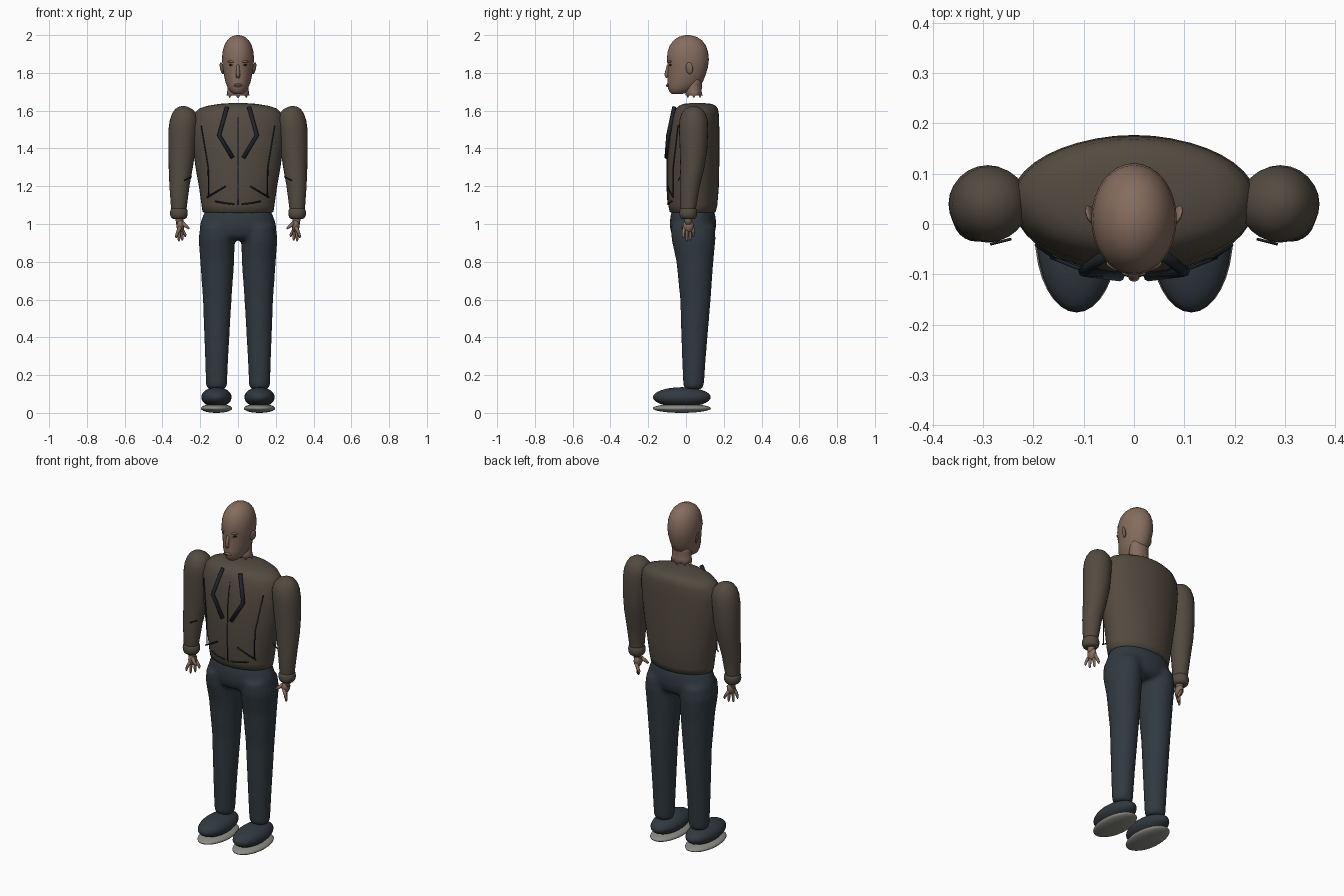
import bpy, bmesh, math
from mathutils import Vector, Matrix


def material(name, rgb):
    m = bpy.data.materials.new(name)
    m.diffuse_color = (*rgb, 1)
    return m


SKIN = material("skin", (0.235, 0.150, 0.112))
JACKET = material("jacket brown", (0.088, 0.070, 0.052))
DENIM = material("trouser blue", (0.030, 0.042, 0.053))
TRIM = material("dark trim", (0.013, 0.018, 0.023))
SOLE = material("sole grey", (0.26, 0.26, 0.235))
EYE = material("eye dark", (0.02, 0.012, 0.01))


def finish(name, bm, mat):
    bmesh.ops.recalc_face_normals(bm, faces=bm.faces)
    me = bpy.data.meshes.new(name)
    bm.to_mesh(me)
    bm.free()
    me.materials.append(mat)
    for p in me.polygons:
        p.use_smooth = True
    ob = bpy.data.objects.new(name, me)
    bpy.context.collection.objects.link(ob)
    return ob


def loft(bm, sections, n=32):
    """Stack ellipses (z, cx, cy, rx, ry) and cap both ends."""
    rings = []
    for z, cx, cy, rx, ry in sections:
        rings.append([bm.verts.new((cx + rx * math.cos(a), cy + ry * math.sin(a), z))
                      for a in (2 * math.pi * i / n for i in range(n))])
    for lo, hi in zip(rings, rings[1:]):
        for i in range(n):
            j = (i + 1) % n
            bm.faces.new((lo[i], lo[j], hi[j], hi[i]))
    bm.faces.new(rings[0])
    bm.faces.new(rings[-1])
    return rings


def lofted(name, sections, mat, n=32):
    bm = bmesh.new()
    loft(bm, sections, n)
    return finish(name, bm, mat)


def ball(name, loc, radii, mat, rot=None, n=24):
    bm = bmesh.new()
    m = Matrix.Translation(loc) @ (rot or Matrix()) @ Matrix.Diagonal((*radii, 1))
    bmesh.ops.create_uvsphere(bm, u_segments=n, v_segments=n // 2, radius=1, matrix=m)
    return finish(name, bm, mat)


def tubes(name, paths, mat, sides=8):
    """Sweep circles along paths of (x, y, z, radius)."""
    bm = bmesh.new()
    for path in paths:
        pts = [Vector(p[:3]) for p in path]
        rings = []
        for k, p in enumerate(pts):
            d = (pts[min(k + 1, len(pts) - 1)] - pts[max(k - 1, 0)]).normalized()
            u = d.cross(Vector((0, 1, 0.01))).normalized()
            v = d.cross(u)
            rings.append([bm.verts.new(p + path[k][3] * (u * math.cos(a) + v * math.sin(a)))
                          for a in (2 * math.pi * i / sides for i in range(sides))])
        for lo, hi in zip(rings, rings[1:]):
            for i in range(sides):
                j = (i + 1) % sides
                bm.faces.new((lo[i], lo[j], hi[j], hi[i]))
        bm.faces.new(rings[0])
        bm.faces.new(rings[-1])
    return finish(name, bm, mat)


def line(s, r, *pts):
    return [(s * x, y, z, r) for x, y, z in pts]


# Jacket body
lofted("jacket_body", [
    (1.055, 0, 0.035, 0.165, 0.105), (1.065, 0, 0.035, 0.188, 0.122),
    (1.10, 0, 0.036, 0.193, 0.130), (1.20, 0, 0.037, 0.207, 0.137),
    (1.30, 0, 0.038, 0.225, 0.138), (1.42, 0, 0.040, 0.240, 0.137),
    (1.52, 0, 0.046, 0.245, 0.130), (1.58, 0, 0.052, 0.235, 0.122),
    (1.61, 0, 0.057, 0.208, 0.112), (1.625, 0, 0.060, 0.165, 0.098),
    (1.636, 0, 0.060, 0.10, 0.075), (1.64, 0, 0.060, 0.04, 0.035)], JACKET, 40)

# Trousers: pelvis and legs fused into one skin
bm = bmesh.new()
loft(bm, [(0.915, 0, 0.037, 0.13, 0.085), (0.94, 0, 0.037, 0.19, 0.112),
          (0.98, 0, 0.037, 0.205, 0.122), (1.02, 0, 0.037, 0.195, 0.122),
          (1.07, 0, 0.037, 0.175, 0.115)])
for s in (-1, 1):
    loft(bm, [(0.125, s * 0.114, 0.04, 0.045, 0.044), (0.145, s * 0.114, 0.04, 0.056, 0.055),
              (0.30, s * 0.113, 0.042, 0.062, 0.064), (0.60, s * 0.110, 0.050, 0.076, 0.081),
              (0.80, s * 0.110, 0.047, 0.090, 0.098), (0.92, s * 0.113, 0.040, 0.096, 0.117),
              (0.99, s * 0.110, 0.037, 0.090, 0.117)], 24)
trousers = finish("trousers", bm, DENIM)
rm = trousers.modifiers.new("fuse", 'REMESH')
rm.mode = 'VOXEL'
rm.voxel_size = 0.012
rm.use_smooth_shade = True
sm = trousers.modifiers.new("soften", 'SMOOTH')
sm.iterations = 6

# Head, from jaw to crown: (z, front, back, half width)
head = [(1.688, -0.075, -0.02, 0.022), (1.70, -0.088, 0.02, 0.040),
        (1.72, -0.096, 0.055, 0.054), (1.75, -0.099, 0.088, 0.066),
        (1.79, -0.096, 0.104, 0.075), (1.83, -0.096, 0.116, 0.081),
        (1.87, -0.101, 0.121, 0.085), (1.91, -0.098, 0.117, 0.082),
        (1.945, -0.086, 0.105, 0.073), (1.972, -0.066, 0.085, 0.058),
        (1.99, -0.040, 0.058, 0.038), (1.998, -0.015, 0.03, 0.018),
        (2.0, 0.0, 0.015, 0.005)]
lofted("head", [(z, 0, (f + b) / 2, w, (b - f) / 2) for z, f, b, w in head], SKIN)

# Neck with a ragged lower edge
bm = bmesh.new()
rings = loft(bm, [(1.68, 0, 0.042, 0.062, 0.046), (1.70, 0, 0.040, 0.057, 0.043),
                  (1.74, 0, 0.040, 0.056, 0.044), (1.80, 0, 0.045, 0.06, 0.045)])
for i, v in enumerate(rings[0]):
    v.co.z -= 0.014 * (i % 4 == 0)
finish("neck", bm, SKIN)

# Face
tubes("nose", [[(0, -0.094, 1.842, 0.007), (0, -0.099, 1.815, 0.009),
                (0, -0.103, 1.79, 0.012), (0, -0.097, 1.776, 0.009)]], SKIN, 12)
ball("lips", (0, -0.098, 1.734), (0.024, 0.007, 0.009), SKIN)
ball("mouth_line", (0, -0.102, 1.735), (0.020, 0.004, 0.0015), EYE, n=16)
for s in (-1, 1):
    tilt = Matrix.Rotation(s * 0.4, 4, 'Z')
    ball("eye", (s * 0.035, -0.084, 1.842), (0.015, 0.005, 0.005), EYE, tilt, 16)
    ball("brow", (s * 0.035, -0.086, 1.860), (0.022, 0.007, 0.006), SKIN, tilt, 16)
    ball("ear", (s * 0.086, 0.018, 1.825), (0.007, 0.020, 0.032), SKIN,
         Matrix.Rotation(-s * 0.35, 4, 'Z') @ Matrix.Rotation(s * 0.2, 4, 'Y'), 16)

for s in (-1, 1):
    # Sleeve and cuff
    sleeve = [(1.03, 0.313, 0.012, 0.036), (1.09, 0.313, 0.012, 0.042),
              (1.20, 0.310, 0.020, 0.053), (1.30, 0.303, 0.034, 0.064),
              (1.40, 0.296, 0.040, 0.073), (1.50, 0.291, 0.040, 0.077),
              (1.55, 0.286, 0.040, 0.075), (1.585, 0.285, 0.040, 0.064),
              (1.608, 0.287, 0.040, 0.046), (1.62, 0.290, 0.040, 0.025),
              (1.625, 0.290, 0.040, 0.006)]
    lofted("sleeve", [(z, s * x, y, r, r) for z, x, y, r in sleeve], JACKET, 24)
    lofted("cuff", [(1.058 + 0.031 * math.sin(a), s * 0.313, 0.012, r, r)
                    for a in (math.pi * (k / 8 - 0.5) for k in range(9))
                    for r in [0.030 + 0.017 * math.cos(a)]], JACKET, 24)

    # Hand: wrist, palm, four fingers and thumb
    tubes("wrist", [line(s, 0.021, (0.311, 0.012, 1.045), (0.307, 0.012, 1.0))], SKIN, 12)
    ball("palm", (s * 0.305, 0.012, 0.992), (0.021, 0.029, 0.036), SKIN, n=16)
    fingers = []
    for y, dx, tip in ((-0.014, 0.022, 0.925), (0.004, 0.008, 0.908),
                       (0.022, -0.010, 0.912), (0.038, -0.026, 0.932)):
        x = 0.305
        fingers.append([(s * x, 0.012 + (y - 0.012) * 0.8, 0.985, 0.010),
                        (s * (x + dx * 0.7), y, 0.955, 0.0085),
                        (s * (x + dx), y, tip + 0.01, 0.007),
                        (s * (x + dx), y, tip, 0.003)])
    fingers.append([(s * 0.295, -0.003, 1.005, 0.011), (s * 0.275, -0.015, 0.988, 0.009),
                    (s * 0.258, -0.018, 0.975, 0.005)])
    tubes("fingers", fingers, SKIN)

    # Shoe
    ball("shoe", (s * 0.114, -0.022, 0.083), (0.080, 0.153, 0.053), DENIM, n=32)
    ball("sole", (s * 0.114, -0.022, 0.024), (0.083, 0.154, 0.024), SOLE, n=32)

    # Lapel, panel seams, pocket and hem
    tubes("lapel", [line(s, 0.011, (0.058, -0.062, 1.62), (0.10, -0.094, 1.47),
                         (0.028, -0.103, 1.35))], TRIM)
    tubes("seams", [
        line(s, 0.003, (0.195, -0.042, 1.52), (0.158, -0.068, 1.30), (0.155, -0.068, 1.15)),
        line(s, 0.004, (0.165, -0.066, 1.14), (0.115, -0.086, 1.17), (0.065, -0.098, 1.20)),
        line(s, 0.004, (0.12, -0.075, 1.12), (0.07, -0.091, 1.11), (0.02, -0.097, 1.105)),
        line(s, 0.003, (0.245, -0.03, 1.25), (0.285, -0.04, 1.23))], TRIM, 6)

# Front zip
tubes("zip", [line(1, 0.003, (0, -0.047, 1.61), (0, -0.066, 1.58), (0, -0.085, 1.52),
                   (0, -0.098, 1.42), (0, -0.101, 1.30), (0, -0.101, 1.20),
                   (0, -0.095, 1.10))], TRIM, 6)
